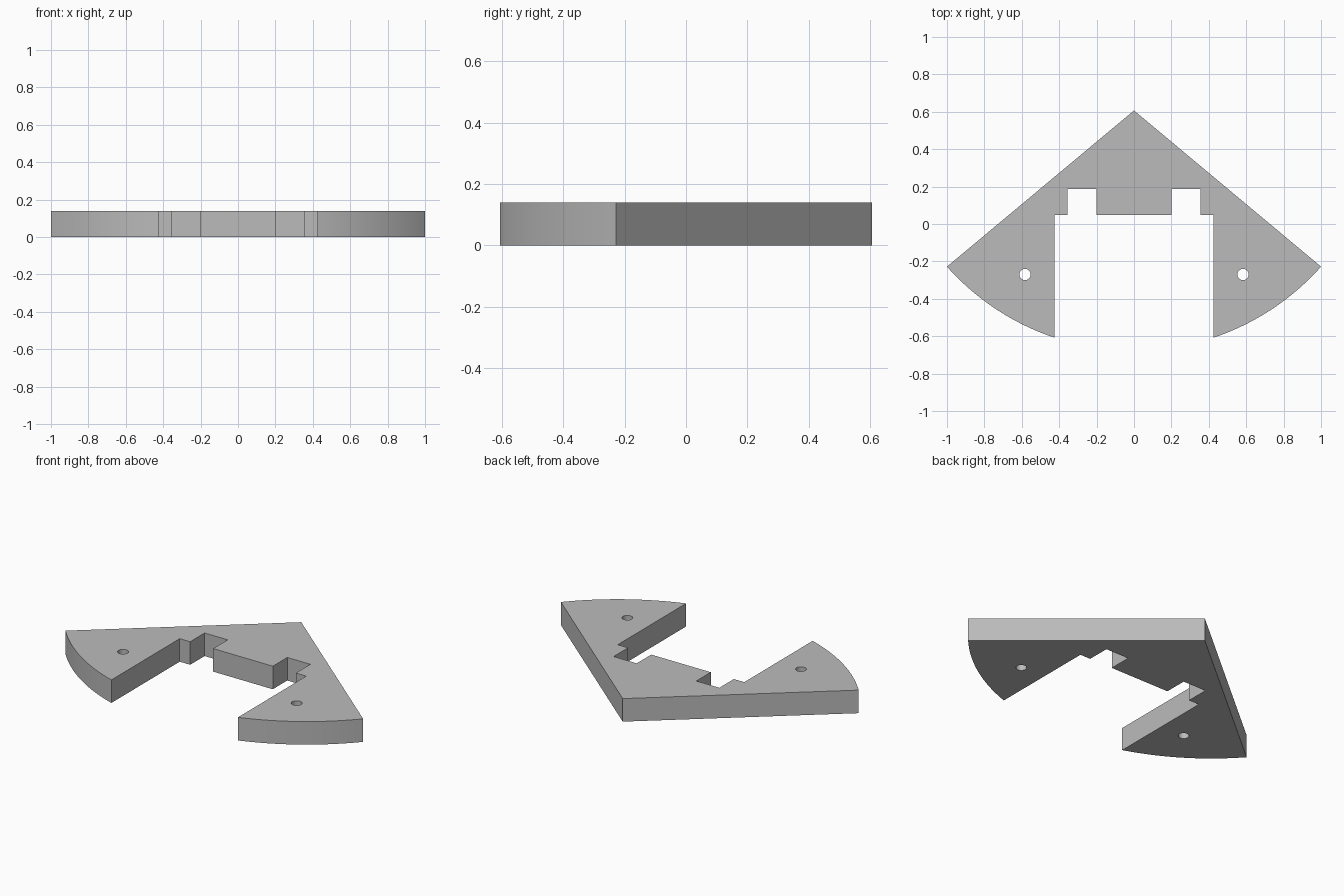
import bpy, bmesh, math

cube = bpy.data.objects.get("Cube")
if cube:
    bpy.data.objects.remove(cube, do_unlink=True)

THICK = 0.14
ARC_Y, ARC_R = 0.661, 1.338      # centre height and radius of the curved edge
ARC_STEPS, HOLE_STEPS = 24, 32


def circle(cx, cy, r, steps):
    return [(cx + r * math.cos(math.tau * i / steps),
             cy + r * math.sin(math.tau * i / steps)) for i in range(steps)]


def arc_points(x0, x1):
    a0, a1 = math.asin(x0 / ARC_R), math.asin(x1 / ARC_R)
    angles = [a0 + (a1 - a0) * i / ARC_STEPS for i in range(ARC_STEPS + 1)]
    return [(ARC_R * math.sin(a), ARC_Y - ARC_R * math.cos(a)) for a in angles]


# Right half of the outline: curved edge, then the stepped notch
half = arc_points(1.0, 0.425)
half += [(0.425, 0.048), (0.355, 0.048), (0.355, 0.187), (0.2, 0.187), (0.2, 0.048)]
outline = [(0, 0.607)] + half + [(-x, y) for x, y in reversed(half)]
holes = [circle(side * 0.583, -0.27, 0.03, HOLE_STEPS) for side in (-1, 1)]

# Fill the outline around the holes and raise it to a plate
bm = bmesh.new()
edges = []
for loop in [outline] + holes:
    verts = [bm.verts.new((x, y, 0)) for x, y in loop]
    edges += [bm.edges.new((v, verts[(i + 1) % len(verts)])) for i, v in enumerate(verts)]
bmesh.ops.triangle_fill(bm, edges=edges, use_beauty=True, normal=(0, 0, 1))
raised = bmesh.ops.extrude_face_region(bm, geom=bm.faces[:])
top = [g for g in raised["geom"] if isinstance(g, bmesh.types.BMVert)]
bmesh.ops.translate(bm, verts=top, vec=(0, 0, THICK))
bmesh.ops.recalc_face_normals(bm, faces=bm.faces[:])
mesh = bpy.data.meshes.new("bracket_plate")
bm.to_mesh(mesh)
bm.free()

plate = bpy.data.objects.new("bracket_plate", mesh)
bpy.context.collection.objects.link(plate)

# Plain grey finish
grey = bpy.data.materials.new("plain grey")
grey.use_nodes = True
colour = (0.5, 0.5, 0.5, 1)
grey.diffuse_color = colour
grey.node_tree.nodes["Principled BSDF"].inputs["Base Color"].default_value = colour
mesh.materials.append(grey)

# Smooth the curved edge and holes, keep the corners sharp
bpy.ops.object.select_all(action='DESELECT')
plate.select_set(True)
bpy.context.view_layer.objects.active = plate
bpy.ops.object.shade_smooth_by_angle(angle=math.radians(30))
